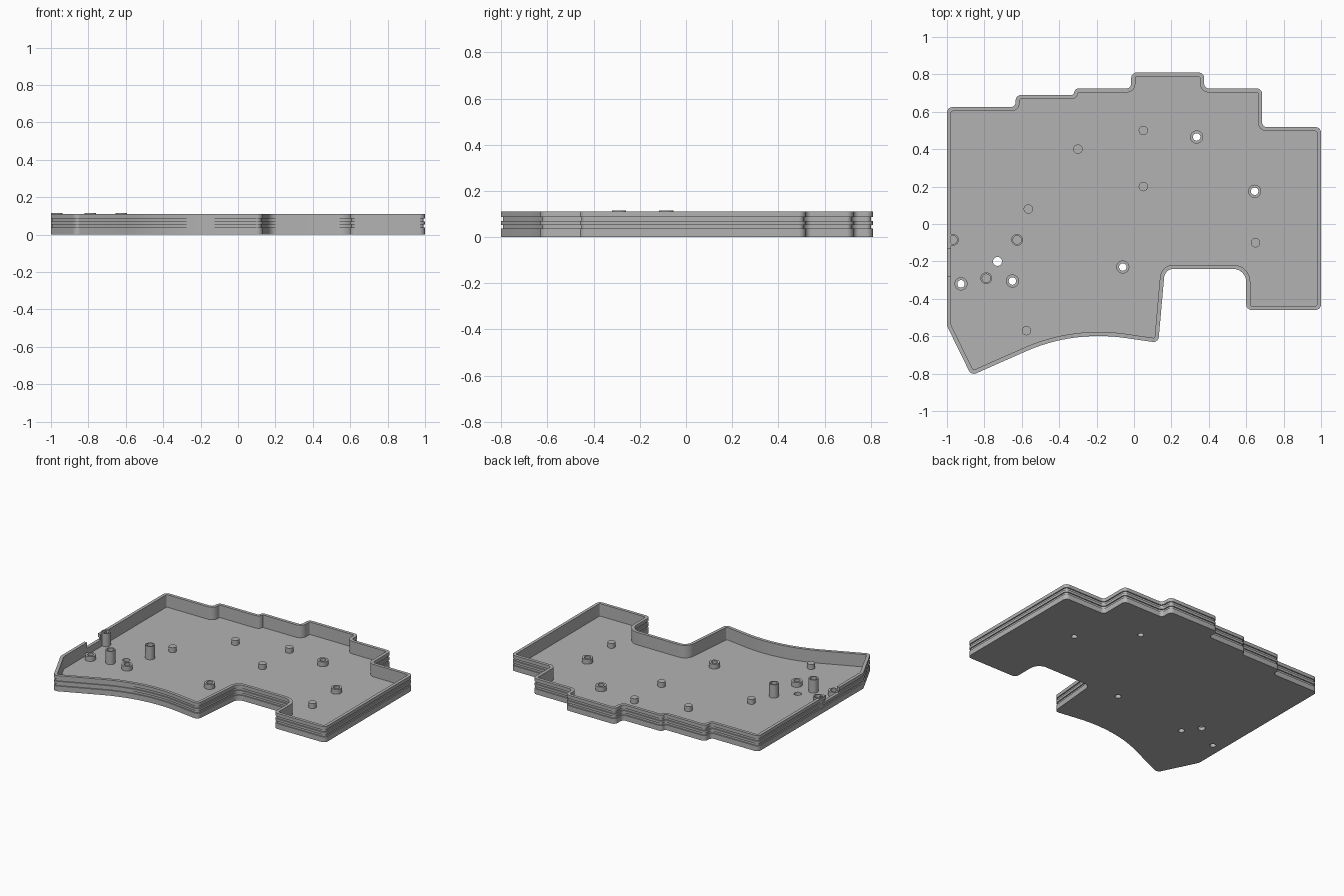
import bpy, bmesh, math
from mathutils import Vector

old = bpy.data.objects.get("Cube")
if old:
    bpy.data.objects.remove(old, do_unlink=True)

grey = bpy.data.materials.new("plain grey")
grey.use_nodes = True
GREY = (0.45, 0.45, 0.45, 1)
grey.diffuse_color = GREY
grey.node_tree.nodes["Principled BSDF"].inputs["Base Color"].default_value = GREY

FLOOR, RIM, WALL, GROOVE = 0.022, 0.11, 0.022, 0.008

# Tray outline, clockwise from the back left: x, y, corner radius
CORNERS = [
    (-1, .625, .03), (-.633, .625, .025), (-.633, .69, .03), (-.32, .69, .015),
    (-.32, .725, .025), (-.015, .725, .025), (-.015, .81, .03), (.375, .81, .03),
    (.375, .725, .025), (.685, .725, .03), (.685, .518, .025), (1, .518, .03),
    (1, -.46, .03), (.6, -.46, .03), (.6, -.24, .07), (.165, -.24, .05),
    (.13, -.635, .03), (-.2, -.587, .95), (-.47, -.633, .95), (-.87, -.81, .03),
    (-1, -.545, .06),
]


def outline(inset):
    """Rounded outline moved inwards, with the same point count for any inset."""
    points = []
    count = len(CORNERS)
    for i, (x, y, radius) in enumerate(CORNERS):
        p = Vector((x, y))
        a = (p - Vector(CORNERS[i - 1][:2])).normalized()
        b = (Vector(CORNERS[(i + 1) % count][:2]) - p).normalized()
        na, nb = Vector((a.y, -a.x)), Vector((b.y, -b.x))
        p = p + (na + nb) * inset / (1 + na.dot(nb))
        turn = a.x * b.y - a.y * b.x
        side = 1 if turn < 0 else -1
        r = radius - side * inset
        half = math.acos(max(-1, min(1, a.dot(b)))) / 2
        start = p - a * r * math.tan(half)
        centre = start + na * side * r
        steps = 8
        for k in range(steps + 1):
            t = -side * 2 * half * k / steps
            v = start - centre
            c, s = math.cos(t), math.sin(t)
            points.append(centre + Vector((v.x * c - v.y * s, v.x * s + v.y * c)))
    return points


def finish(bm, name):
    bmesh.ops.recalc_face_normals(bm, faces=bm.faces)
    mesh = bpy.data.meshes.new(name)
    bm.to_mesh(mesh)
    bm.free()
    mesh.materials.append(grey)
    obj = bpy.data.objects.new(name, mesh)
    bpy.context.collection.objects.link(obj)
    return obj


def bridge(bm, lower, upper):
    n = len(lower)
    for i in range(n):
        j = (i + 1) % n
        bm.faces.new((lower[i], lower[j], upper[j], upper[i]))


def lathe(name, x, y, profile, closed=False, sides=32):
    """Turn a (radius, z) profile; open profiles get flat caps."""
    bm = bmesh.new()
    rings = []
    for r, z in profile:
        rings.append([bm.verts.new((x + r * math.cos(math.tau * k / sides),
                                    y + r * math.sin(math.tau * k / sides), z))
                      for k in range(sides)])
    for lower, upper in zip(rings, rings[1:]):
        bridge(bm, lower, upper)
    if closed:
        bridge(bm, rings[-1], rings[0])
    else:
        bm.faces.new(rings[0])
        bm.faces.new(rings[-1])
    return finish(bm, name)


def smooth(obj):
    bpy.ops.object.select_all(action='DESELECT')
    obj.select_set(True)
    bpy.context.view_layer.objects.active = obj
    bpy.ops.object.shade_smooth_by_angle(angle=math.radians(30))


# Tray: underside, grooved outer wall, rim, inner wall and floor
bm = bmesh.new()
section = [(0, 0)]
for low, high in ((.037, .053), (.07, .086)):
    section += [(0, low), (GROOVE, low), (GROOVE, high), (0, high)]
section += [(0, RIM), (WALL, RIM), (WALL, FLOOR)]
loops = [[bm.verts.new((p.x, p.y, z)) for p in outline(d)] for d, z in section]
for lower, upper in zip(loops, loops[1:]):
    bridge(bm, lower, upper)
bm.faces.new(loops[0])
bm.faces.new(loops[-1])
tray = finish(bm, "tray")

BOSSES = [(-.925, -.32), (-.65, -.305), (-.06, -.23), (.335, .465), (.645, .175)]
POSTS = [(-.968, -.085), (-.79, -.29), (-.625, -.085)]
PEGS = [(-.3, .4), (.05, .5), (.05, .2), (-.565, .08), (-.575, -.57), (.65, -.1)]

# Cutters: screw holes, reset hole and the cable notch in the side wall
cutters = [lathe("hole_cutter", x, y, [(r, -.05), (r, .05)])
           for x, y, r in [(x, y, .02) for x, y in BOSSES] + [(-.73, -.2, .024)]]
bm = bmesh.new()
bmesh.ops.create_cube(bm, size=1)
for v in bm.verts:
    v.co = Vector((-1 + v.co.x * .08, -.205 + v.co.y * .15, .12 + v.co.z * .1))
cutters.append(finish(bm, "notch_cutter"))
for cutter in cutters:
    cutter.hide_render = True
    mod = tray.modifiers.new("cut", 'BOOLEAN')
    mod.operation, mod.solver, mod.object = 'DIFFERENCE', 'EXACT', cutter
bpy.context.view_layer.update()
cut_mesh = bpy.data.meshes.new_from_object(
    tray.evaluated_get(bpy.context.evaluated_depsgraph_get()))
tray.modifiers.clear()
tray.data = cut_mesh
for cutter in cutters:
    bpy.data.objects.remove(cutter, do_unlink=True)
smooth(tray)

# Screw bosses open right through the floor
for x, y in BOSSES:
    smooth(lathe("screw_boss", x, y,
                 [(.035, FLOOR), (.035, .055), (.02, .055), (.02, FLOOR)], closed=True))

# Tall posts with blind sockets
for x, y in POSTS:
    smooth(lathe("tall_post", x, y,
                 [(.031, FLOOR / 2), (.031, .115), (.022, .115), (.022, .03)]))

# Solid support pegs
for x, y in PEGS:
    smooth(lathe("support_peg", x, y, [(.025, FLOOR / 2), (.025, .057)]))
